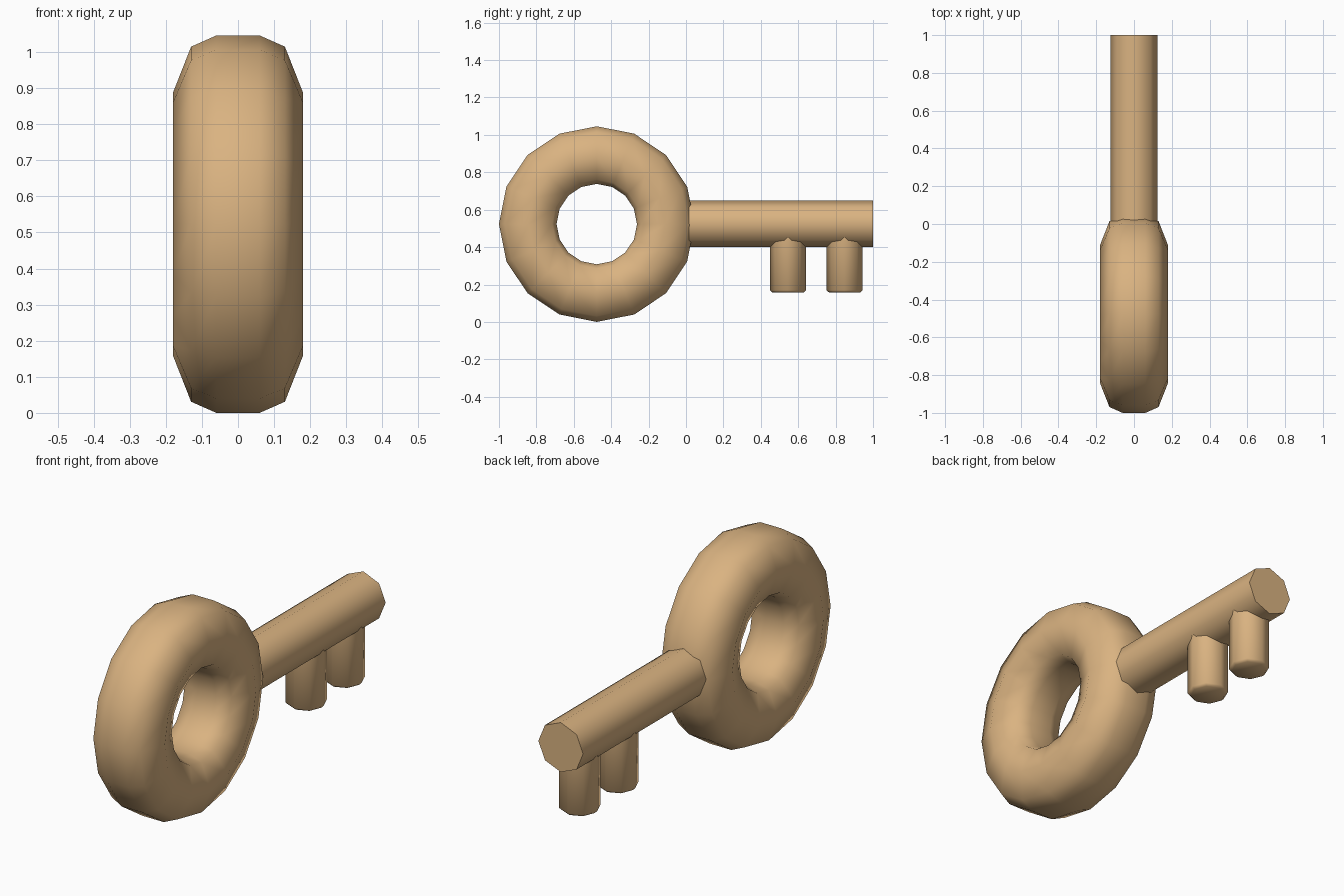
import bpy, bmesh
from math import sin, cos, pi, radians
from mathutils import Matrix

if "Cube" in bpy.data.objects:
    bpy.data.objects.remove(bpy.data.objects["Cube"])

mat = bpy.data.materials.new("tan")
mat.diffuse_color = (0.70, 0.45, 0.22, 1)
mat.use_nodes = True
mat.node_tree.nodes["Principled BSDF"].inputs["Base Color"].default_value = mat.diffuse_color


def finish(name, bm, angle):
    bmesh.ops.recalc_face_normals(bm, faces=bm.faces)
    me = bpy.data.meshes.new(name)
    bm.to_mesh(me)
    bm.free()
    ob = bpy.data.objects.new(name, me)
    bpy.context.collection.objects.link(ob)
    me.materials.append(mat)
    bpy.ops.object.select_all(action='DESELECT')
    ob.select_set(True)
    bpy.context.view_layer.objects.active = ob
    bpy.ops.object.shade_smooth_by_angle(angle=radians(angle))
    return ob


def octagon_rod(name, radius, length, matrix, bevel=0):
    bm = bmesh.new()
    bmesh.ops.create_cone(bm, cap_ends=True, segments=8, radius1=radius,
                          radius2=radius, depth=length)
    if bevel:
        rim = [e for e in bm.edges if all(v.co.z < 0 for v in e.verts)]
        bmesh.ops.bevel(bm, geom=rim, offset=bevel, segments=1, affect='EDGES')
    bm.transform(matrix)
    return finish(name, bm, 50)


# Ring handle: ten-point cross-section swept round 16 steps
profile = [(0.18, 0.365), (0.13, 0.492), (0.06, 0.523), (-0.06, 0.523), (-0.13, 0.492),
           (-0.18, 0.365), (-0.13, 0.238), (-0.06, 0.215), (0.06, 0.215), (0.13, 0.238)]
bm = bmesh.new()
N, M = 16, len(profile)
rings = [[bm.verts.new((x, -0.477 + r * cos(2 * pi * i / N), 0.523 + r * sin(2 * pi * i / N)))
          for x, r in profile] for i in range(N)]
for i in range(N):
    a, b = rings[i], rings[(i + 1) % N]
    for j in range(M):
        k = (j + 1) % M
        bm.faces.new((a[j], a[k], b[k], b[j]))
finish("ring_handle", bm, 80)

# Shaft
octagon_rod("shaft", 0.125, 0.99,
            Matrix.Translation((0, 0.505, 0.525)) @ Matrix.Rotation(pi / 2, 4, 'X'))

# Two teeth below the shaft
for n, y in enumerate((0.545, 0.848)):
    octagon_rod(f"tooth_{n + 1}", 0.096, 0.33, Matrix.Translation((0, y, 0.322)), 0.012)
